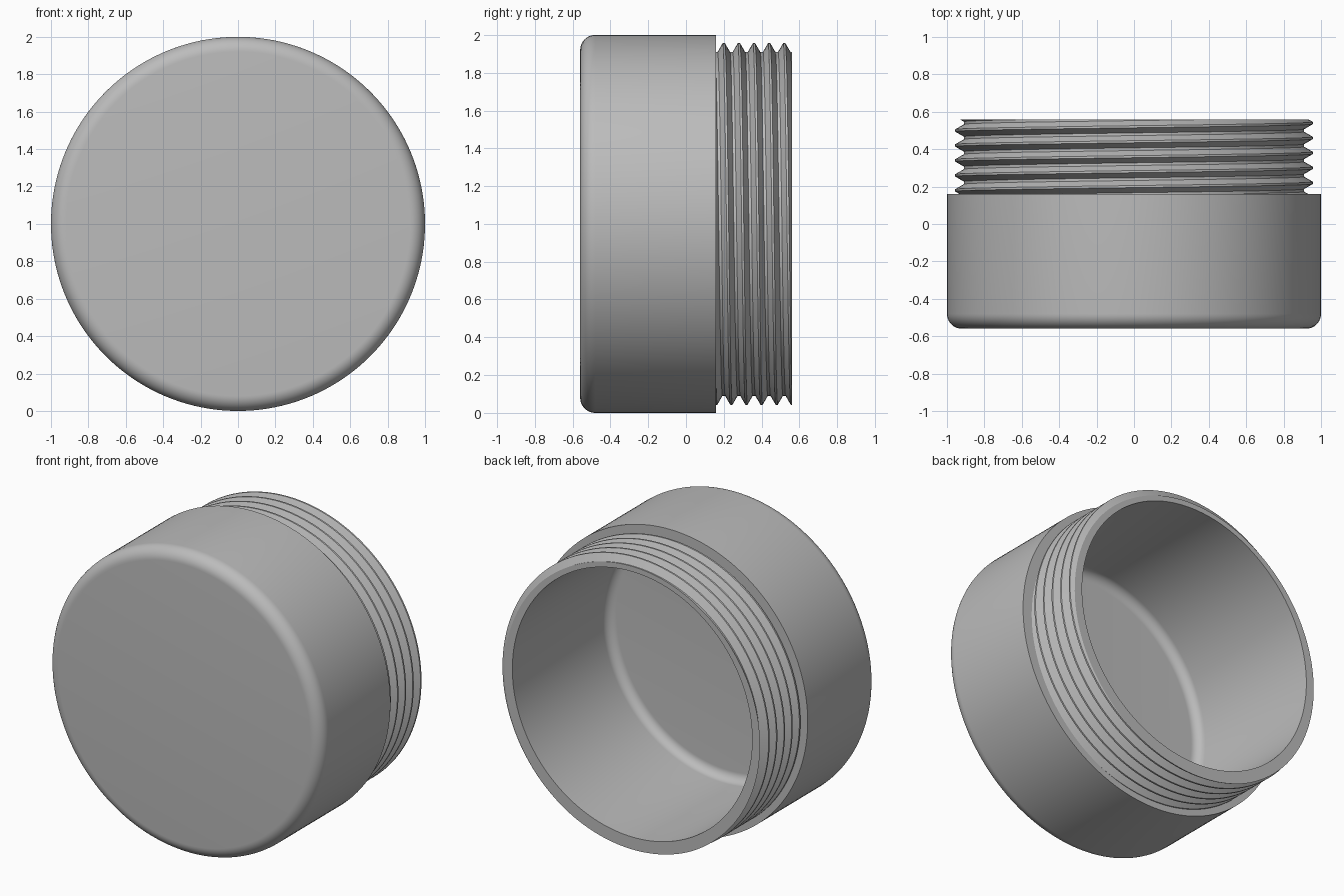
import bpy, bmesh
from math import sin, cos, pi, tau

if "Cube" in bpy.data.objects:
    bpy.data.objects.remove(bpy.data.objects["Cube"])

SEGMENTS = 160
FRONT, SHOULDER, RIM = -0.56, 0.16, 0.56
OUTER, INNER, FLOOR = 1.0, 0.875, -0.44
ROOT, CREST, PITCH, FIRST_CREST = 0.91, 0.957, 0.08, 0.20

# One thread turn: (fraction of pitch from crest centre, radius)
TURN = [(-0.07, CREST), (0.07, CREST), (0.41, ROOT), (0.59, ROOT), (0.93, CREST)]


def thread_radius(phase):
    phase = (phase + 0.07) % 1.0 - 0.07
    for (a, ra), (b, rb) in zip(TURN, TURN[1:]):
        if phase <= b:
            return ra + (rb - ra) * (phase - a) / (b - a)
    return CREST


def fillet(radius, y, size, steps=10):
    """Rounded corner running from the flat end to the side wall."""
    return [(radius - size + size * sin(i / steps * pi / 2),
             y + size - size * cos(i / steps * pi / 2)) for i in range(steps + 1)]


def thread_column(turn):
    """Outer neck profile at a fraction of a turn, trimmed to the neck ends."""
    points = []
    for k in range(-3, 8):
        for fraction, _ in TURN[:-1]:
            y = FIRST_CREST + PITCH * (k + fraction + turn)
            y = min(max(y, SHOULDER), RIM)
            points.append((thread_radius((y - FIRST_CREST) / PITCH - turn), y))
    return points


# Closed outside and inside profiles, joined by the helical neck
outside = [(0, FRONT)] + fillet(OUTER, FRONT, 0.08) + [(OUTER, SHOULDER)]
inside = [(INNER, RIM)] + fillet(INNER, FLOOR, 0.06)[::-1] + [(0, FLOOR)]

bm = bmesh.new()
columns = []
for i in range(SEGMENTS + 1):
    turn = i / SEGMENTS
    angle = turn * tau
    profile = outside + thread_column(turn) + inside
    columns.append([bm.verts.new((r * sin(angle), y, OUTER + r * cos(angle)))
                    for r, y in profile])
for left, right in zip(columns, columns[1:]):
    for j in range(len(left) - 1):
        bm.faces.new((left[j], right[j], right[j + 1], left[j + 1]))
bmesh.ops.remove_doubles(bm, verts=bm.verts, dist=0.0002)
bmesh.ops.recalc_face_normals(bm, faces=bm.faces)

mesh = bpy.data.meshes.new("threaded_cup")
bm.to_mesh(mesh)
bm.free()
cup = bpy.data.objects.new("threaded_cup", mesh)
bpy.context.collection.objects.link(cup)

# Plain grey plastic
grey = bpy.data.materials.new("grey_plastic")
grey.use_nodes = True
colour = (0.5, 0.5, 0.5, 1)
grey.diffuse_color = colour
grey.node_tree.nodes["Principled BSDF"].inputs["Base Color"].default_value = colour
mesh.materials.append(grey)

# Smooth walls with crisp thread and rim edges
bpy.ops.object.select_all(action="DESELECT")
cup.select_set(True)
bpy.context.view_layer.objects.active = cup
bpy.ops.object.shade_smooth_by_angle(angle=pi / 6)
